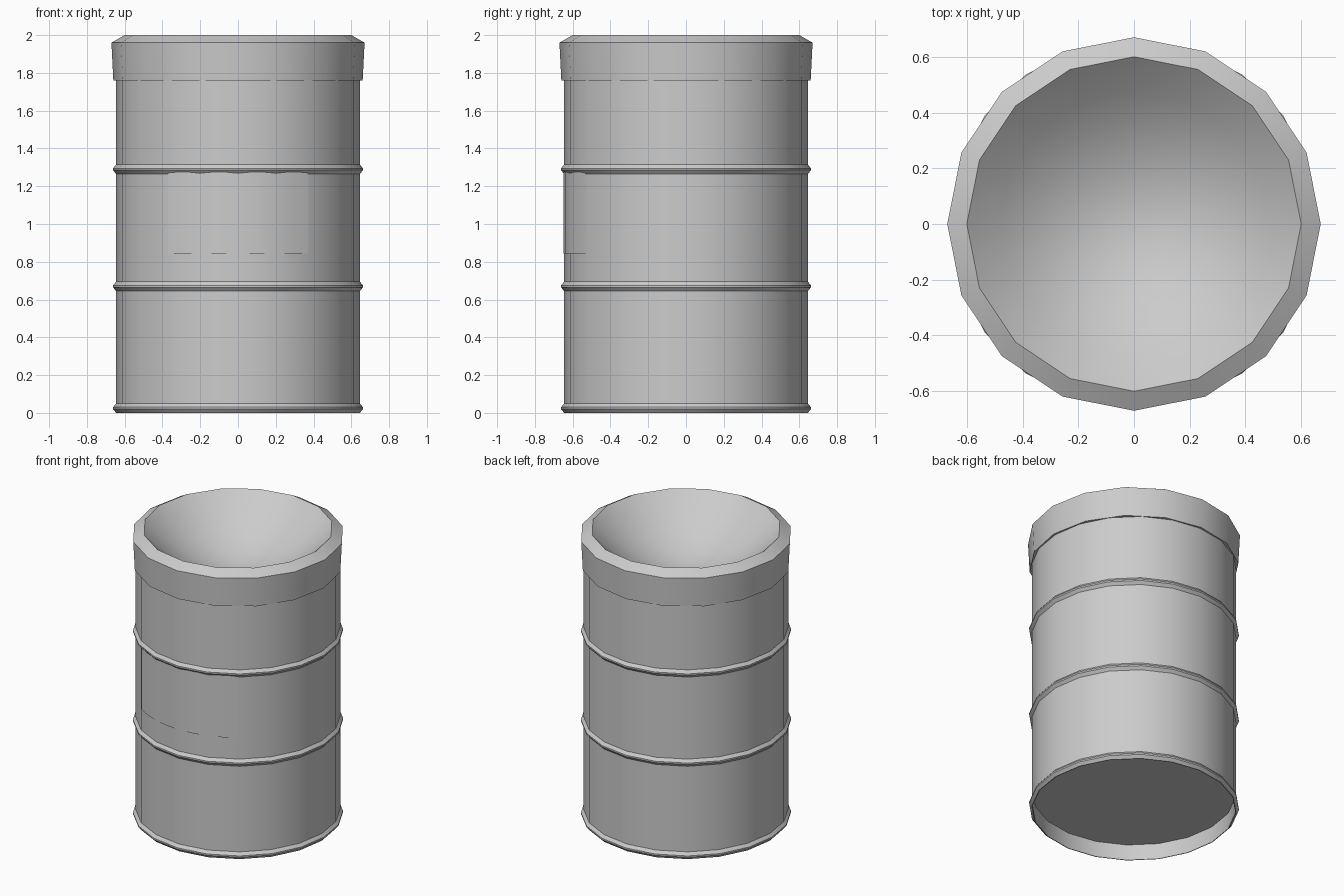
import bpy, bmesh, math

if "Cube" in bpy.data.objects:
    bpy.data.objects.remove(bpy.data.objects["Cube"])


def finish(name, bm, smooth_angle):
    bmesh.ops.recalc_face_normals(bm, faces=bm.faces)
    mesh = bpy.data.meshes.new(name)
    bm.to_mesh(mesh)
    bm.free()
    ob = bpy.data.objects.new(name, mesh)
    bpy.context.collection.objects.link(ob)
    bpy.ops.object.select_all(action='DESELECT')
    bpy.context.view_layer.objects.active = ob
    ob.select_set(True)
    bpy.ops.object.shade_smooth_by_angle(angle=math.radians(smooth_angle))
    return ob


def lathe(name, profile, sides, smooth_angle=24):
    """Spin (radius, z) points round the z axis; radius 0 makes a pole."""
    bm = bmesh.new()
    rings = []
    for r, z in profile:
        n = 1 if r == 0 else sides
        rings.append([bm.verts.new((r * math.cos(math.tau * i / sides),
                                    r * math.sin(math.tau * i / sides), z))
                      for i in range(n)])
    for a, b in zip(rings, rings[1:]):
        for i in range(sides):
            j = (i + 1) % sides
            quad = [a[i % len(a)], a[j % len(a)], b[j % len(b)], b[i % len(b)]]
            bm.faces.new(list(dict.fromkeys(quad)))
    return finish(name, bm, smooth_angle)


R, RIB = 0.645, 0.662

# Drum body with recessed floor, foot rib and two raised ribs
body = [(0, 0.11), (0.64, 0.11), (0.64, 0)]
for z in (0.025, 0.67, 1.29):
    body += [(R, z - 0.025), (RIB, z - 0.005), (RIB, z + 0.005), (R, z + 0.025)]
body.append((R, 1.78))
lathe("drum_body", body, 20)

# Lid collar with sloped rim, and a dished centre
dish = [(0.6 * t, 1.70 + 0.30 * t * t) for t in (0.8, 0.6, 0.4, 0.2, 0)]
lathe("lid", [(0.64, 1.76), (0.66, 1.76), (0.67, 1.96), (0.6, 2.0)] + dish, 16)

# Thin label wrapped round the front
bm = bmesh.new()
cols = []
for i in range(9):
    a = math.radians(-90 - 35 + 70 * i / 8)
    cols.append([bm.verts.new((0.648 * math.cos(a), 0.648 * math.sin(a), z))
                 for z in (0.845, 1.275)])
for a, b in zip(cols, cols[1:]):
    bm.faces.new((a[0], b[0], b[1], a[1]))
finish("front_label", bm, 30)
